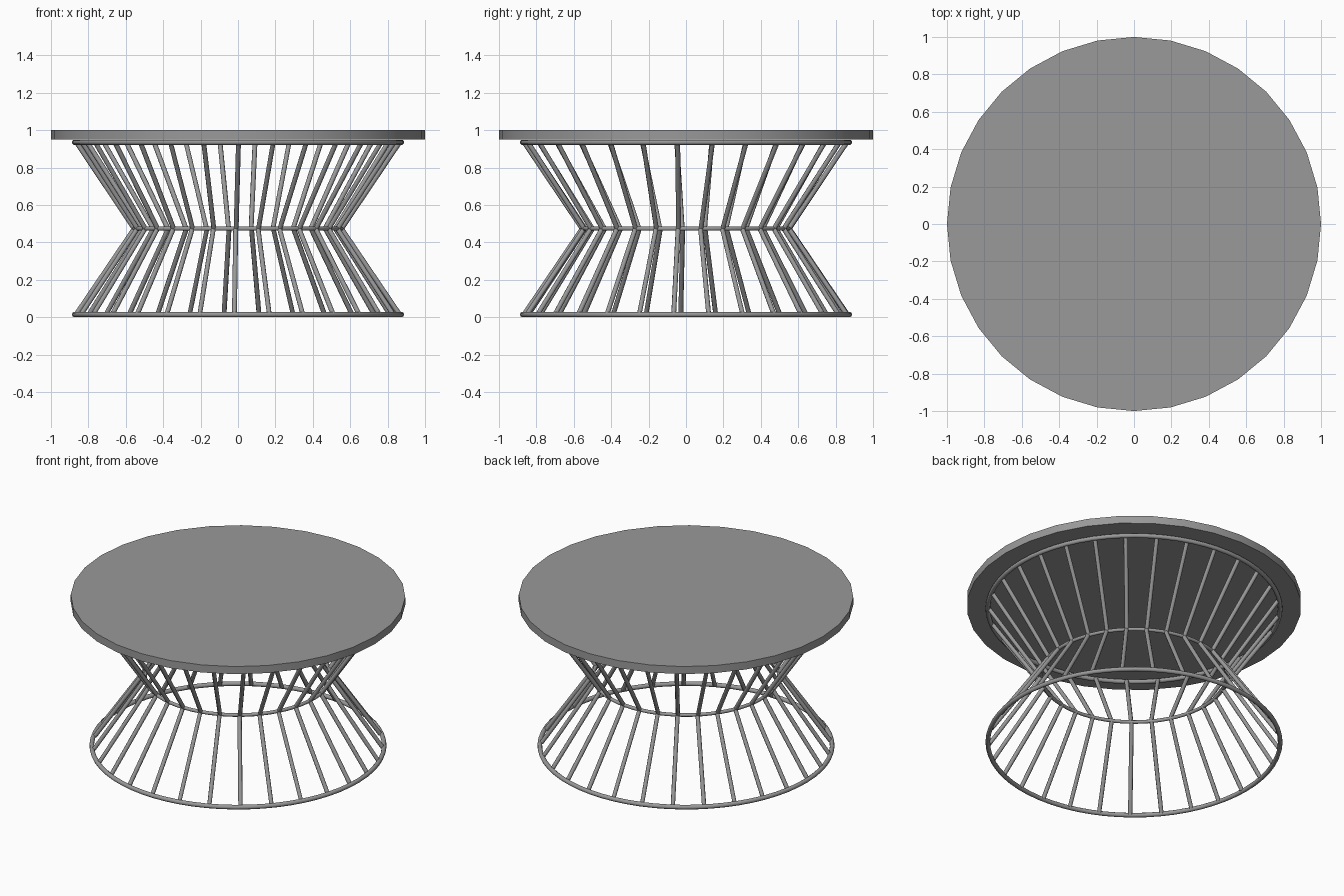
import bpy, bmesh, math
from mathutils import Vector

if "Cube" in bpy.data.objects:
    bpy.data.objects.remove(bpy.data.objects["Cube"])

RODS = 29
STEP = 2 * math.pi / RODS

# Dark grey finish shared by all parts
grey = bpy.data.materials.new("dark_grey")
grey.diffuse_color = (0.32, 0.32, 0.32, 1)
grey.use_nodes = True
grey.node_tree.nodes["Principled BSDF"].inputs["Base Color"].default_value = grey.diffuse_color


def shade(obj, angle):
    obj.data.materials.append(grey)
    bpy.ops.object.select_all(action='DESELECT')
    obj.select_set(True)
    bpy.context.view_layer.objects.active = obj
    bpy.ops.object.shade_smooth_by_angle(angle=math.radians(angle))


def finish(name, bm, angle):
    mesh = bpy.data.meshes.new(name)
    bm.to_mesh(mesh)
    bm.free()
    obj = bpy.data.objects.new(name, mesh)
    bpy.context.collection.objects.link(obj)
    shade(obj, angle)


def ring(name, radius, tube, z):
    bpy.ops.mesh.primitive_torus_add(major_radius=radius, minor_radius=tube,
                                     major_segments=64, minor_segments=10,
                                     location=(0, 0, z))
    obj = bpy.context.object
    obj.name = name
    shade(obj, 60)


def polar(radius, angle, z):
    # angle measured from the front (-y) towards +x
    return Vector((radius * math.sin(angle), -radius * math.cos(angle), z))


def rods(name, low, high, tube):
    bm = bmesh.new()
    for i in range(RODS):
        a = polar(low[0], low[1] + i * STEP, low[2])
        b = polar(high[0], high[1] + i * STEP, high[2])
        made = bmesh.ops.create_cone(bm, cap_ends=True, segments=8, radius1=tube,
                                     radius2=tube, depth=(b - a).length)
        rot = (b - a).to_track_quat('Z', 'Y').to_matrix()
        bmesh.ops.rotate(bm, verts=made['verts'], matrix=rot)
        bmesh.ops.translate(bm, verts=made['verts'], vec=(a + b) / 2)
    finish(name, bm, 50)


# Round 32-sided table top
bm = bmesh.new()
bmesh.ops.create_cone(bm, cap_ends=True, segments=32, radius1=1, radius2=1, depth=0.05)
bmesh.ops.translate(bm, verts=bm.verts, vec=(0, 0, 0.975))
finish("table_top", bm, 30)

# Three hoops of the base
ring("upper_hoop", 0.874, 0.014, 0.935)
ring("waist_hoop", 0.555, 0.011, 0.473)
ring("floor_hoop", 0.874, 0.014, 0.014)

# Slanted wire rods meeting at the waist
rods("lower_rods", (0.865, -0.022, 0.016), (0.555, -0.022, 0.473), 0.013)
rods("upper_rods", (0.555, -0.018, 0.473), (0.865, 0.003, 0.934), 0.013)
